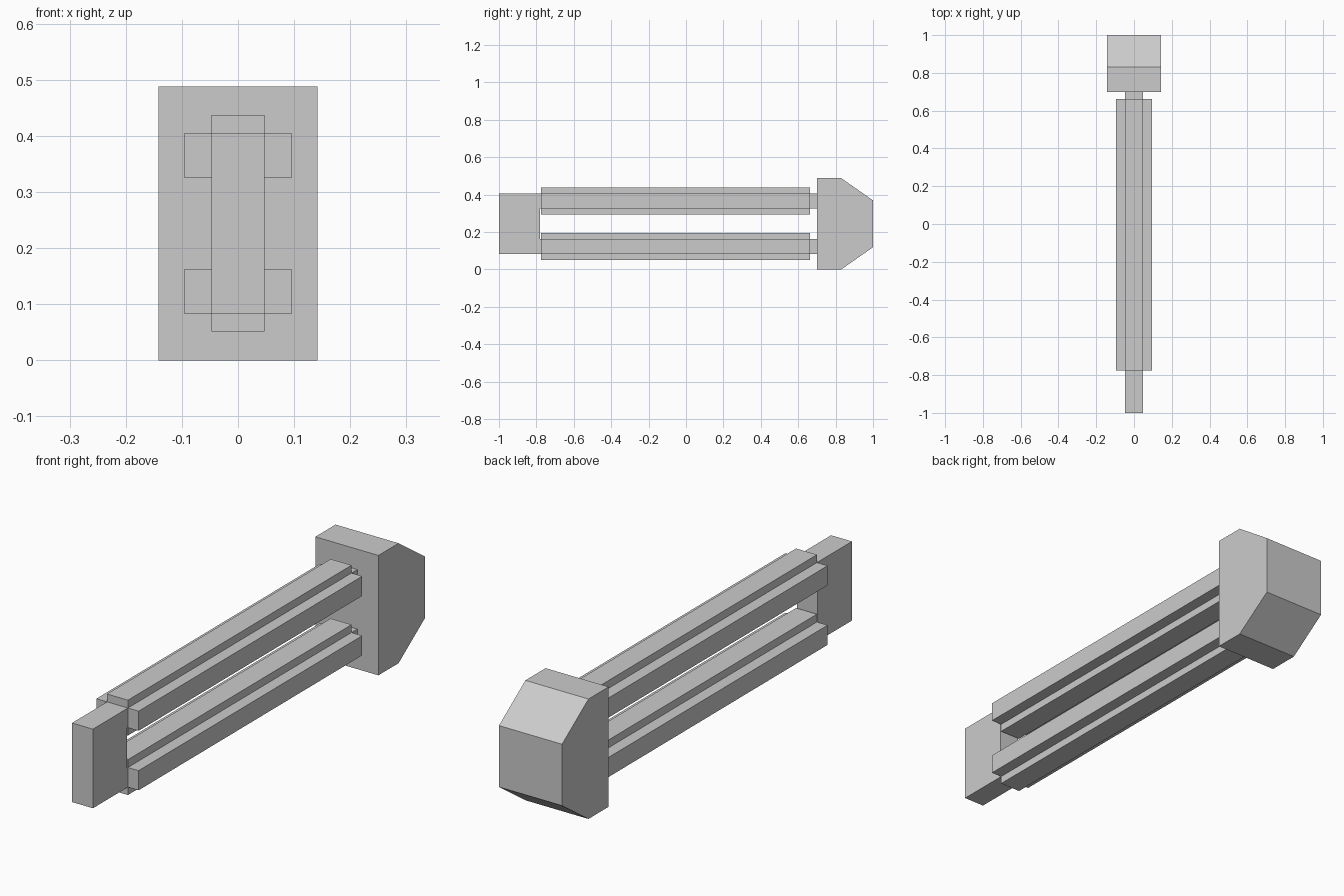
import bpy, bmesh
from mathutils import Vector

if "Cube" in bpy.data.objects:
    bpy.data.objects.remove(bpy.data.objects["Cube"])

MID_Z = 0.244  # height of the horizontal symmetry plane


def extrude_profile(name, points, depth):
    """Make a solid by extruding a closed 3D outline along a vector."""
    bm = bmesh.new()
    face = bm.faces.new([bm.verts.new(p) for p in points])
    ext = bmesh.ops.extrude_face_region(bm, geom=[face], use_keep_orig=True)
    moved = [g for g in ext["geom"] if isinstance(g, bmesh.types.BMVert)]
    bmesh.ops.translate(bm, verts=moved, vec=Vector(depth))
    bmesh.ops.recalc_face_normals(bm, faces=bm.faces)
    mesh = bpy.data.meshes.new(name)
    bm.to_mesh(mesh)
    bm.free()
    obj = bpy.data.objects.new(name, mesh)
    bpy.context.collection.objects.link(obj)
    return obj


def side_part(name, half_width, half_profile):
    """Part with a (y, z offset) outline mirrored about MID_Z, extruded in x."""
    outline = half_profile + [(y, -z) for y, z in reversed(half_profile)]
    points = [(-half_width, y, MID_Z + z) for y, z in outline]
    return extrude_profile(name, points, (2 * half_width, 0, 0))


# Head block with chamfered back edges
side_part("head_block", 0.142, [(0.70, 0.244), (0.83, 0.244), (1.0, 0.125)])

# Fork: front plate with two thin arms reaching the head
side_part("fork", 0.047, [(0.70, 0.081), (0.70, 0.161), (-1.0, 0.161)][::-1]
          + [(-0.78, 0.081)])

# Cross-section rails around the two arms
W, F = 0.047, 0.095        # web and flange half widths
WEB, FLANGE = 0.072, 0.04  # web and flange half heights
quarter = [(W, WEB), (W, FLANGE), (F, FLANGE)]
half = quarter + [(x, -z) for x, z in reversed(quarter)]
plus = half + [(-x, z) for x, z in reversed(half)]
for name, sign in (("upper_rail", 1), ("lower_rail", -1)):
    zc = MID_Z + sign * 0.121
    extrude_profile(name, [(x, -0.775, zc + z) for x, z in plus], (0, 1.438, 0))
